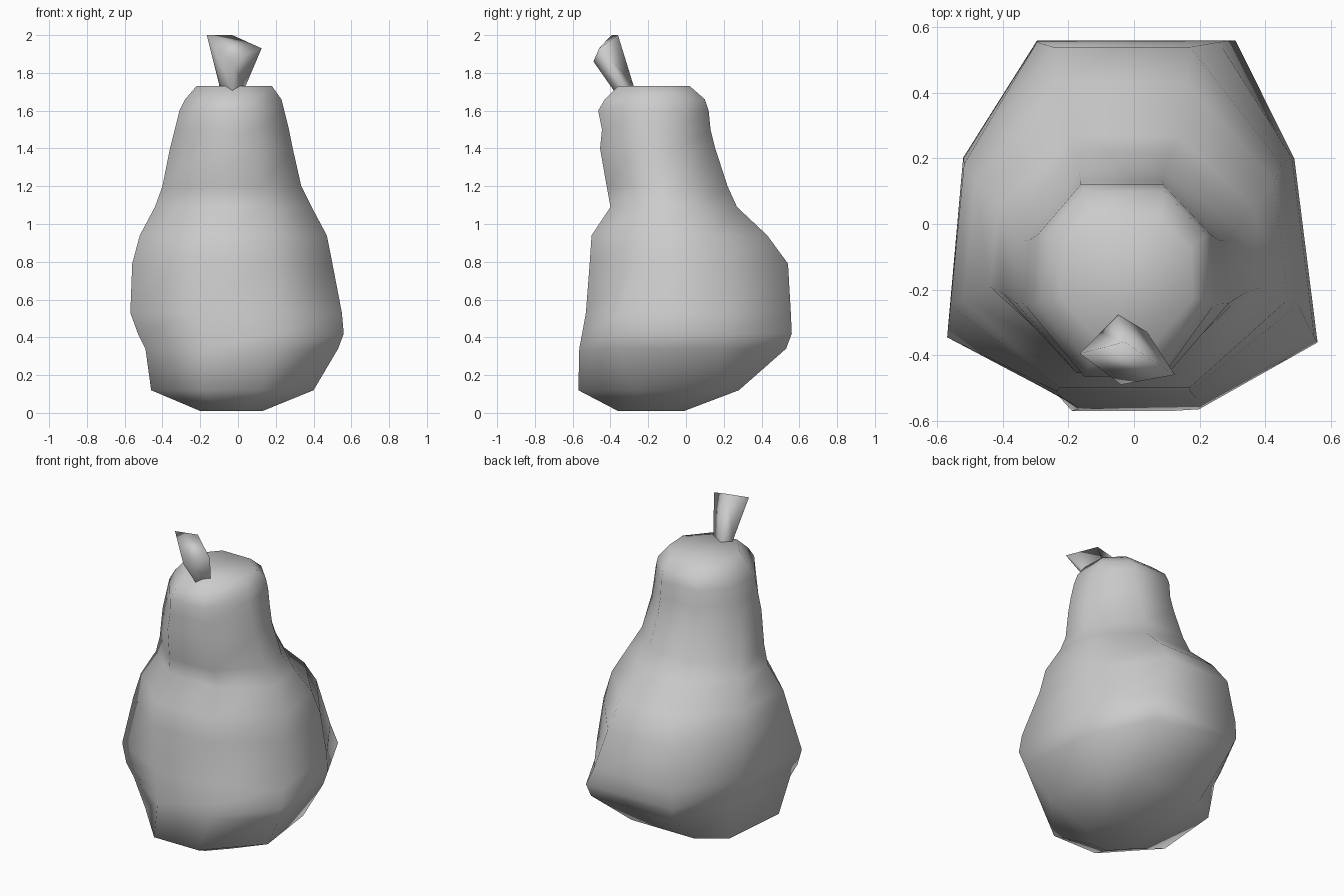
import bpy, bmesh


def loft(name, rings):
    """Skin a stack of equal-sized point rings and cap both ends."""
    bm = bmesh.new()
    loops = [[bm.verts.new(p) for p in ring] for ring in rings]
    n = len(rings[0])
    for a, b in zip(loops, loops[1:]):
        for i in range(n):
            j = (i + 1) % n
            bm.faces.new((a[i], a[j], b[j], b[i]))
    bm.faces.new(loops[0][::-1])
    bm.faces.new(loops[-1])
    bmesh.ops.recalc_face_normals(bm, faces=bm.faces[:])
    for f in bm.faces:
        f.smooth = True
    me = bpy.data.meshes.new(name)
    bm.to_mesh(me)
    bm.free()
    ob = bpy.data.objects.new(name, me)
    bpy.context.collection.objects.link(ob)
    return ob


# Pear body: z, left, right, front, back extents of each ring, then the
# depth of its widest corners, depth of its rear corners, rear edge width
levels = [
    (0.01, -0.20, 0.13, -0.36, -0.01, -0.35, 0.45, 0.5),
    (0.12, -0.46, 0.40, -0.57, 0.28, -0.3, 0.72, 0.5),
    (0.34, -0.49, 0.53, -0.565, 0.53, -0.6, 0.38, 0.54),
    (0.42, -0.53, 0.56, -0.55, 0.56, -0.66, 0.35, 0.54),
    (0.53, -0.57, 0.55, -0.53, 0.555, -0.66, 0.35, 0.48),
    (0.79, -0.56, 0.50, -0.51, 0.54, -0.5, 0.32, 0.38),
    (0.94, -0.52, 0.47, -0.50, 0.43, -0.42, 0.35, 0.38),
    (1.09, -0.44, 0.39, -0.40, 0.27, -0.38, 0.35, 0.38),
    (1.20, -0.40, 0.335, -0.42, 0.22, -0.35, 0.28, 0.38),
    (1.40, -0.36, 0.29, -0.455, 0.155, -0.3, 0.32, 0.38),
    (1.50, -0.335, 0.27, -0.445, 0.13, -0.3, 0.38, 0.4),
    (1.60, -0.31, 0.245, -0.465, 0.12, -0.25, 0.48, 0.44),
    (1.66, -0.28, 0.23, -0.43, 0.10, -0.25, 0.5, 0.46),
    (1.73, -0.22, 0.18, -0.36, 0.02, -0.3, 0.5, 0.48),
]


def body_ring(z, x0, x1, y0, y1, side, rear, back):
    t = min(1, max(0, (z - 0.45) / 0.9))
    right = [(0.35 + 0.08 * t, -1), (1, side), (0.87 + 0.09 * t, rear), (back, 1)]
    left = [(-back - 0.03, 1), (-0.91 - 0.03 * t, rear), (-1, side), (-0.37 - 0.06 * t, -1)]
    cx, cy, rx, ry = (x0 + x1) / 2, (y0 + y1) / 2, (x1 - x0) / 2, (y1 - y0) / 2
    return [(cx + u * rx, cy + v * ry, z) for u, v in right + left]


loft("pear_body", [body_ring(*lv) for lv in levels])

# Stem: four-sided, flaring to a slanted cut end
loft("stem", [
    [(-0.10, -0.32, 1.62), (-0.03, -0.24, 1.62), (0.05, -0.31, 1.62), (-0.03, -0.36, 1.62)],
    [(-0.10, -0.33, 1.74), (-0.05, -0.28, 1.74), (0.04, -0.33, 1.73), (-0.03, -0.385, 1.71)],
    [(-0.165, -0.395, 2.0), (-0.03, -0.36, 2.0), (0.125, -0.46, 1.93), (-0.04, -0.49, 1.86)],
])
